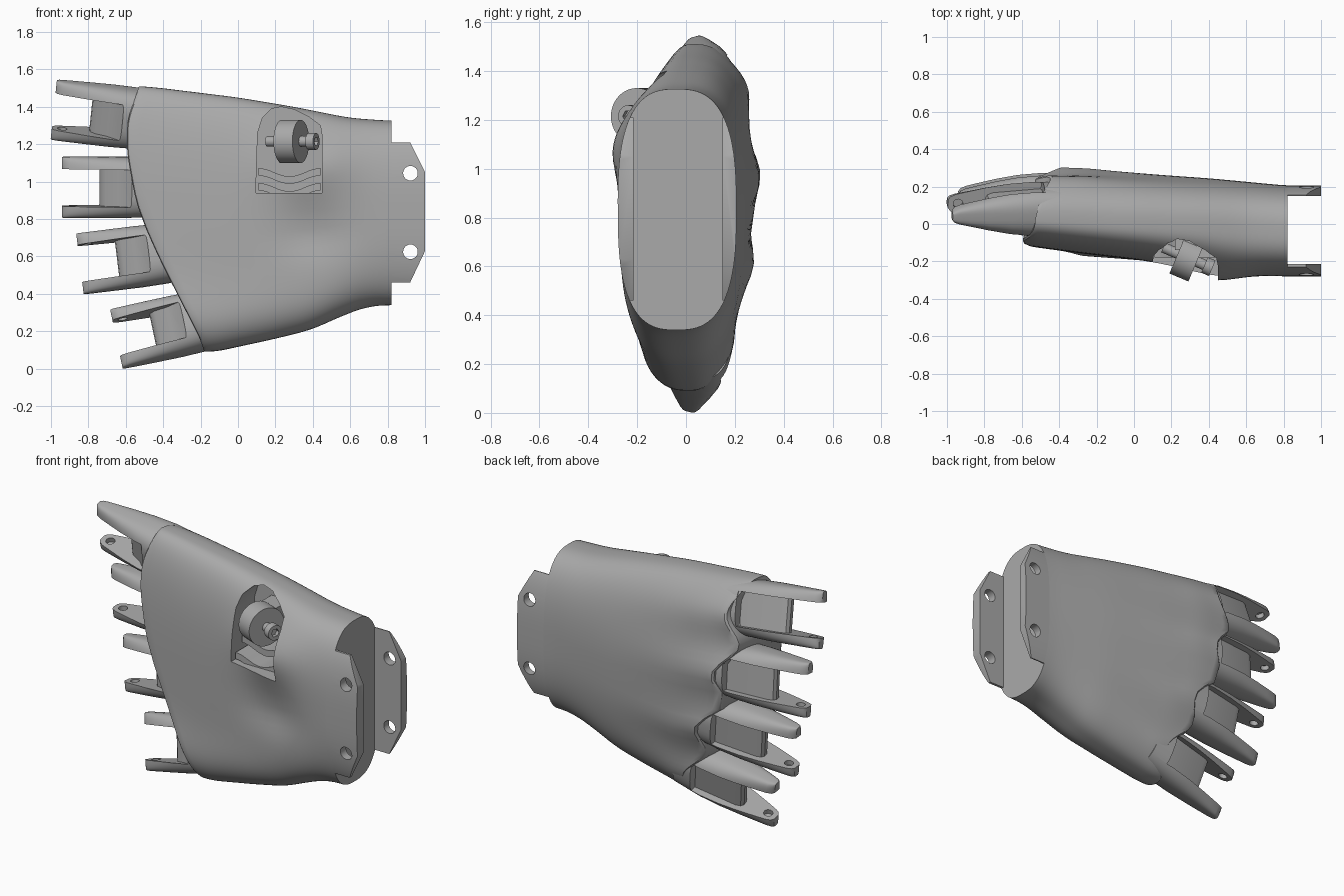
import bpy, bmesh
from math import sin, cos, pi, radians, exp
from mathutils import Matrix, Vector

if "Cube" in bpy.data.objects:
    bpy.data.objects.remove(bpy.data.objects["Cube"])

GREY = (0.4, 0.4, 0.4, 1)
mat = bpy.data.materials.new("plain grey")
mat.use_nodes = True
mat.diffuse_color = GREY
mat.node_tree.nodes["Principled BSDF"].inputs["Base Color"].default_value = GREY
UPRIGHT = Matrix.Rotation(pi / 2, 4, "X")   # profile XY becomes XZ, depth runs to -y
SIDEWAYS = Matrix(((0, 0, 1, 0), (1, 0, 0, 0), (0, 1, 0, 0), (0, 0, 0, 1)))  # profile becomes YZ


def lerp_table(table, t):
    """Interpolate a short sorted list of (t, value)."""
    if t <= table[0][0]:
        return table[0][1]
    for (a, va), (b, vb) in zip(table, table[1:]):
        if t <= b:
            return va + (vb - va) * (t - a) / (b - a)
    return table[-1][1]


def smooth_table(table, t, r=0.07):
    return sum(lerp_table(table, t + r * k / 3) for k in range(-3, 4)) / 7


def finish(bm, name, matrix=Matrix()):
    bmesh.ops.recalc_face_normals(bm, faces=bm.faces)
    mesh = bpy.data.meshes.new(name)
    bm.to_mesh(mesh)
    bm.free()
    mesh.materials.append(mat)
    obj = bpy.data.objects.new(name, mesh)
    obj.matrix_world = matrix
    bpy.context.collection.objects.link(obj)
    return obj


def prism(name, pts, lo, hi, matrix=Matrix()):
    bm = bmesh.new()
    face = bm.faces.new([bm.verts.new((x, y, lo)) for x, y in pts])
    new = bmesh.ops.extrude_face_region(bm, geom=[face])["geom"]
    bmesh.ops.translate(bm, vec=(0, 0, hi - lo),
                        verts=[g for g in new if isinstance(g, bmesh.types.BMVert)])
    return finish(bm, name, matrix)


def rod(name, r, lo, hi, matrix, sides=32):
    return prism(name, [(r * cos(2 * pi * i / sides), r * sin(2 * pi * i / sides))
                        for i in range(sides)], lo, hi, matrix)


def loft(name, loops, matrix=Matrix()):
    """Skin closed loops; each end is bridged between its two mirrored halves."""
    bm = bmesh.new()
    rings = [[bm.verts.new(p) for p in loop] for loop in loops]
    n = len(rings[0])
    for a, b in zip(rings, rings[1:]):
        for i in range(n):
            j = (i + 1) % n
            bm.faces.new((a[i], a[j], b[j], b[i]))
    for ring in (rings[0], rings[-1]):
        for i in range(n // 2 - 1):
            bm.faces.new((ring[i], ring[i + 1], ring[n - 2 - i], ring[n - 1 - i]))
    return finish(bm, name, matrix)


def oval(i, n, power):
    """Signed side and height, each -1..1, of point i on a squared oval."""
    a = 2 * pi * (i + 0.5) / n - pi / 2
    return [abs(f) ** (2 / power) * (1 if f > 0 else -1) for f in (cos(a), sin(a))]


def activate(obj):
    bpy.ops.object.select_all(action="DESELECT")
    obj.select_set(True)
    bpy.context.view_layer.objects.active = obj


def cut(obj, cutter, operation="DIFFERENCE"):
    mod = obj.modifiers.new("cut", "BOOLEAN")
    mod.operation, mod.solver, mod.object = operation, "EXACT", cutter
    activate(obj)
    bpy.ops.object.modifier_apply(modifier=mod.name)
    bpy.data.objects.remove(cutter)


# Palm shell: lofted rings from the wrist to the slanted knuckle edge
BOTTOM = [(-0.3, 0.10), (-0.15, 0.085), (0.2, 0.16), (0.4, 0.21), (0.55, 0.28), (0.7, 0.335), (0.82, 0.34)]
TOP = [(-0.6, 1.515), (-0.45, 1.505), (0, 1.45), (0.3, 1.40), (0.6, 1.34), (0.82, 1.325)]
EDGE = [(0, -0.15), (0.15, -0.26), (0.36, -0.41), (0.54, -0.52), (0.78, -0.58), (0.92, -0.56), (1, -0.49)]
FRONT = [(-0.6, -0.115), (-0.3, -0.155), (0, -0.19), (0.3, -0.225), (0.55, -0.275), (0.82, -0.28)]
BACK = [(-0.5, 0.285), (-0.35, 0.29), (0, 0.27), (0.4, 0.245), (0.82, 0.205)]
MIDDLE = [(-0.5, 0.03), (0.82, -0.04)]
RINGS, AROUND = 30, 96


def palm_point(u, i, shrink=1.0):
    side, height = oval(i, AROUND, 2.75)
    v = 0.5 + 0.5 * height
    knuckle = cos(2 * pi * (v - 0.1) / 0.26)
    x = 0.82 + (smooth_table(EDGE, v) - 0.82) * u
    bot, top = smooth_table(BOTTOM, x), smooth_table(TOP, x)
    z = bot + (top - bot) * v
    mid = lerp_table(MIDDLE, x)
    if side > 0:
        depth = smooth_table(BACK, x) - mid + 0.022 * knuckle * u ** 4
        depth *= 1 - 0.55 * max(0, 0.55 - v) * u
        x += side * u ** 3 * (0.11 + 0.05 * knuckle)
    else:
        depth = mid - smooth_table(FRONT, x)
        depth += 0.065 * u * exp(-((v - 0.06) / 0.16) ** 2)
        depth += 0.07 * exp(-((x - 0.38) / 0.2) ** 2 - ((z - 1.1) / 0.17) ** 2)
        depth -= 0.03 * exp(-((x - 0.4) / 0.2) ** 2 - ((z - 0.72) / 0.13) ** 2)
    return Vector((x, mid + side * depth * shrink, z))


palm_rings = [[palm_point(k / RINGS, i) for i in range(AROUND)] for k in range(RINGS + 1)]
palm_rings += [[palm_point(u, i, w) for i in range(AROUND)] for u, w in ((1.012, 0.96), (1.016, 0.88))]
palm = loft("palm_shell", palm_rings)

# Thumb pocket: lopsided arched opening cut into the front
arch = [(0.095, 0.94), (0.45, 0.94), (0.45, 1.24), (0.44, 1.3), (0.38, 1.345), (0.3, 1.385),
        (0.23, 1.4), (0.18, 1.39), (0.13, 1.34), (0.105, 1.26)]
cut(palm, prism("pocket_cutter", arch, -0.01, 0.6, UPRIGHT))

# Thumb hinge: boss and cross screw on one tilted axis
axis = Vector((0.92, -0.39, 0)).normalized()
hinge = Matrix.Translation((0.285, -0.18, 1.215)) @ axis.to_track_quat("Z", "Y").to_matrix().to_4x4()
rod("thumb_hinge_boss", 0.115, -0.055, 0.055, hinge, 48)
rod("thumb_screw_shaft", 0.028, -0.14, 0.11, hinge)
head = rod("thumb_screw_head", 0.045, 0.10, 0.145, hinge)
cut(head, rod("socket_cutter", 0.025, 0.12, 0.2, hinge, 6))
prism("thumb_hinge_mount", [(0.22, 1.1), (0.34, 1.1), (0.34, 1.3), (0.22, 1.3)], -0.02, 0.14, UPRIGHT)


# Wavy ledges at the foot of the pocket
def ledge(name, base, height, lo, hi):
    xs = [0.11 + 0.33 * k / 16 for k in range(17)]
    wave = [(x, base + height + 0.022 * cos((x - 0.11) * 19)) for x in xs]
    prism(name, wave + [(x, z - height) for x, z in reversed(wave)], lo, hi, UPRIGHT)


ledge("pocket_ledge_lower", 0.93, 0.04, -0.02, 0.18)
ledge("pocket_ledge_upper", 1.01, 0.04, -0.02, 0.12)

# Wrist flanges: the wrist section carried on, hollowed, chamfered and drilled
section = [palm_point(0, i).yz for i in range(AROUND)]
flanges = prism("wrist_flanges", section, 0.79, 1.0, SIDEWAYS)
plate = [(0.7, 0.46), (0.92, 0.46), (1.01, 0.65), (1.01, 1.03), (0.92, 1.21), (0.7, 1.21)]
cut(flanges, prism("plate_outline", plate, -0.6, 0.6, UPRIGHT), "INTERSECT")
gap = [(-0.215, 0), (0.15, 0), (0.15, 2), (-0.215, 2)]
cut(flanges, prism("gap_cutter", gap, 0.82, 1.2, SIDEWAYS))
for z in (0.625, 1.045):
    cut(flanges, rod("hole_cutter", 0.039, -0.5, 0.5, Matrix.Translation((0.922, 0, z)) @ UPRIGHT))

# Finger forks: tapered oval stubs, slotted to leave two prongs and a web, with blind pin sockets
TAPER = [(0, 0.022, 0.162, 6), (-0.012, 0.04, 0.164, 5), (-0.04, 0.053, 0.164, 4.5), (-0.1, 0.069, 0.164, 4),
         (-0.2, 0.095, 0.164, 3.4), (-0.32, 0.122, 0.164, 2.9), (-0.45, 0.138, 0.16, 2.7),
         (-0.62, 0.135, 0.145, 2.7)]
SLOT = [(0.1, 0.3), (-0.42, 0.3), (-0.37, 0.12), (-0.3, 0.06), (-0.23, 0.03), (-0.205, 0.0),
        (-0.2, -0.03), (-0.21, -0.05), (-0.24, -0.062), (-0.5, -0.085), (-0.5, -0.3), (0.1, -0.3)]


def finger(name, tip, angle, roll):
    c, s = cos(radians(angle)), sin(radians(angle))
    frame = Matrix(((-c, 0, s, tip[0]), (0, -1, 0, tip[1]), (s, 0, c, tip[2]), (0, 0, 0, 1)))
    frame = frame @ Matrix.Rotation(radians(roll), 4, "X")
    loops = []
    for x, wide, tall, power in TAPER:
        ring = [oval(i, 48, power) for i in range(48)]
        loops.append([(x, wide * a, tall * b) for a, b in ring])
    fork = loft(name, loops, frame)
    cut(fork, prism("slot_cutter", SLOT, -0.1, 0.1, frame))
    cut(fork, rod("pin_cutter", 0.026, -0.13, 0.13, frame @ Matrix.Translation((-0.055, 0, 0)), 24))


finger("index_finger_fork", (-0.985, 0.08, 1.385), 6, -16)
finger("middle_finger_fork", (-0.94, 0.145, 0.97), 0, -4)
finger("ring_finger_fork", (-0.845, 0.125, 0.56), -7, 6)
finger("little_finger_fork", (-0.65, 0.05, 0.158), -12, 14)

# Smooth curved surfaces and keep hard edges
for obj in list(bpy.context.scene.objects):
    if obj.type == "MESH":
        activate(obj)
        bpy.ops.object.shade_smooth_by_angle(angle=radians(35))
